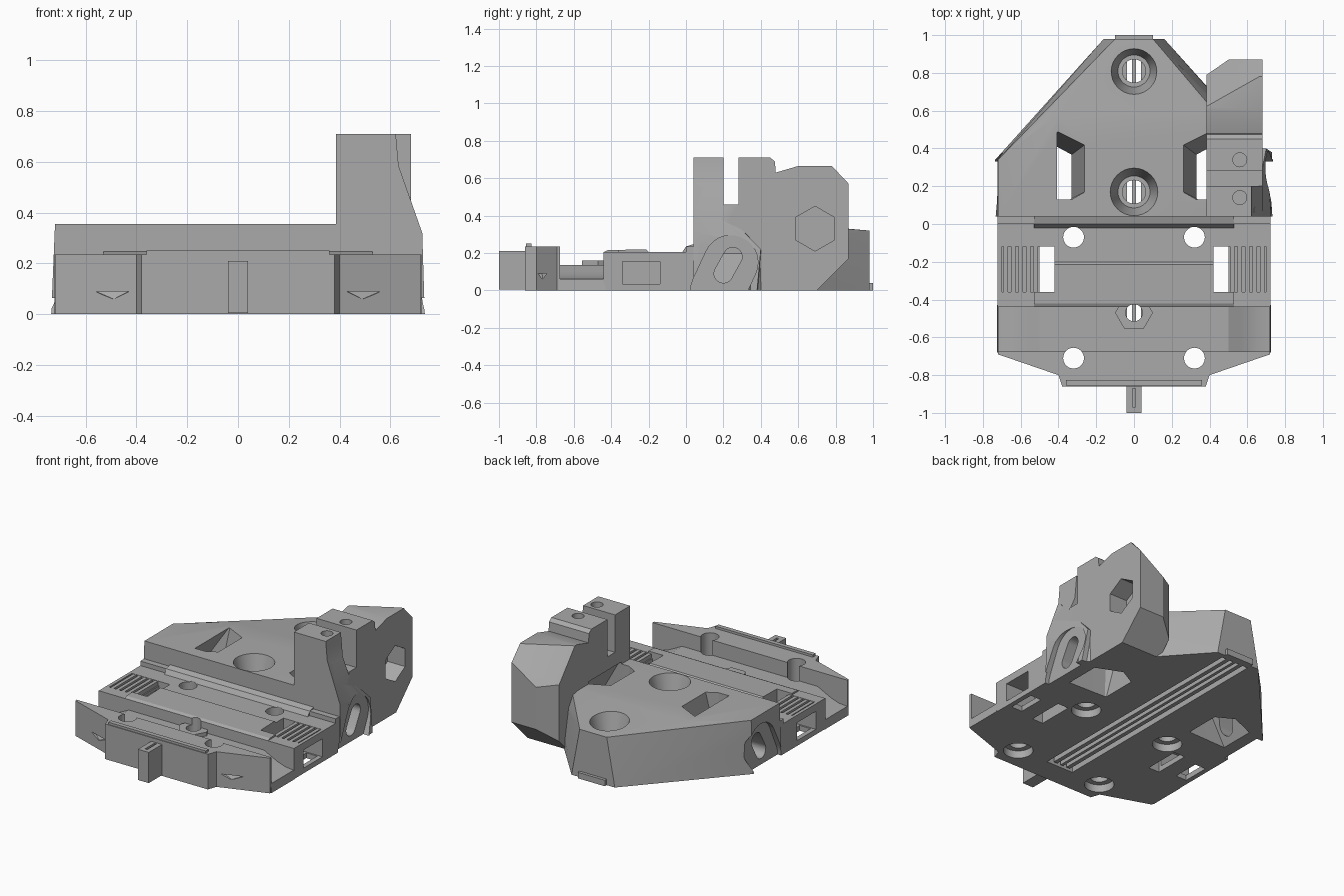
import bpy, bmesh, math
from mathutils import Vector

cube = bpy.data.objects.get("Cube")
if cube:
    bpy.data.objects.remove(cube, do_unlink=True)

grey = bpy.data.materials.new("plain grey")
grey.use_nodes = True
colour = (0.4, 0.4, 0.4, 1)
grey.diffuse_color = colour
grey.node_tree.nodes["Principled BSDF"].inputs["Base Color"].default_value = colour

parts, cutters = [], []


def finish(name, bm, group):
    bmesh.ops.recalc_face_normals(bm, faces=bm.faces)
    mesh = bpy.data.meshes.new(name)
    bm.to_mesh(mesh)
    bm.free()
    mesh.materials.append(grey)
    ob = bpy.data.objects.new(name, mesh)
    bpy.context.scene.collection.objects.link(ob)
    ob.hide_render = group is cutters
    group.append(ob)
    return ob


def prism(name, pts, axis, a, b, group=parts):
    """Extrude a 2D outline along an axis from a to b."""
    place = {"x": lambda u, v, w: (w, u, v), "y": lambda u, v, w: (u, w, v),
             "z": lambda u, v, w: (u, v, w)}[axis]
    bm = bmesh.new()
    face = bm.faces.new([bm.verts.new(place(u, v, a)) for u, v in pts])
    ext = bmesh.ops.extrude_face_region(bm, geom=[face])
    shift = Vector(place(0, 0, b - a))
    bmesh.ops.translate(bm, vec=shift,
                        verts=[g for g in ext["geom"] if isinstance(g, bmesh.types.BMVert)])
    return finish(name, bm, group)


def box(name, x0, x1, y0, y1, z0, z1, group=parts):
    return prism(name, [(x0, y0), (x1, y0), (x1, y1), (x0, y1)], "z", z0, z1, group)


def hull(name, pts, group=parts):
    bm = bmesh.new()
    for p in pts:
        bm.verts.new(p)
    bmesh.ops.convex_hull(bm, input=bm.verts)
    bmesh.ops.delete(bm, geom=[v for v in bm.verts if not v.link_faces], context="VERTS")
    bmesh.ops.dissolve_limit(bm, angle_limit=0.01, verts=bm.verts, edges=bm.edges)
    return finish(name, bm, group)


def ring(x, y, r, n=32, turn=0.0):
    return [(x + r * math.cos(turn + math.tau * i / n),
             y + r * math.sin(turn + math.tau * i / n)) for i in range(n)]


def hole(x, y, r, z0, z1):
    prism("hole_cutter", ring(x, y, r), "z", z0, z1, cutters)


def capsule(p, q, r, n=14):
    """Outline of a slot with round ends at p and q."""
    t = math.atan2(q[1] - p[1], q[0] - p[0]) + math.pi / 2
    return [(c[0] + r * math.cos(t + k * math.pi + math.pi * i / n),
             c[1] + r * math.sin(t + k * math.pi + math.pi * i / n))
            for k, c in enumerate((p, q)) for i in range(n + 1)]


def both(half):
    """Close a right-hand half outline with its mirror image."""
    return half + [(-x, y) for x, y in reversed(half)]


# Front bar with lip and pull tab
prism("front_bar", both([(0.38, -0.86), (0.40, -0.80), (0.72, -0.69), (0.72, -0.675)]),
      "z", 0, 0.235)
box("front_lip", -0.36, 0.36, -0.855, -0.825, 0.23, 0.25)
box("front_tab", -0.04, 0.04, -1, -0.85, 0.005, 0.21)
box("tab_slit_cutter", -0.008, 0.008, -0.97, -0.87, 0.17, 0.3, cutters)

# Valley whose floor curves down towards both ends
prism("valley_floor", both([(0.725, 0), (0.72, 0.06), (0.66, 0.065), (0.6, 0.085),
                            (0.56, 0.105), (0.5, 0.135)]), "y", -0.68, -0.43)
prism("hex_boss", ring(0, -0.47, 0.1, 6), "z", 0.05, 0.16)
hole(0, -0.47, 0.045, -0.1, 0.4)

# Middle plateau
prism("plateau", [(-0.44, 0), (-0.44, 0.205), (-0.42, 0.215), (-0.215, 0.22), (-0.2, 0.205),
                  (-0.02, 0.205), (0, 0.235), (0.05, 0.25), (0.05, 0)], "x", -0.53, 0.53)

# Rear body, lower on the side that carries the clamp
left_top = [(-0.72, 0.04), (-0.72, 0.34), (-0.56, 0.47), (-0.40, 0.58)]
right_top = [(0.5, 0.04), (0.5, 0.51), (0.40, 0.58)]
foot = both([(0.735, 0.04), (0.735, 0.34), (0.56, 0.47), (0.16, 0.98)])
hull("rear_body", [(x, y, 0.355) for x, y in left_top + right_top]
     + [(x, y, 0) for x, y in foot]
     + [(-0.1, 0.98, 0.32), (0.1, 0.98, 0.32), (0.725, 0.04, 0.3), (0.71, 0.36, 0.22)])
box("rear_tab", -0.1, 0.1, 0.96, 1.0, 0, 0.04)

# Tall clamp block with two prongs
block = prism("clamp_block", [(0.04, 0), (0.04, 0.71), (0.20, 0.71), (0.20, 0.46), (0.28, 0.46),
                              (0.28, 0.71), (0.45, 0.71), (0.475, 0.69), (0.48, 0.63),
                              (0.60, 0.665), (0.78, 0.665), (0.87, 0.57), (0.87, 0.17),
                              (0.70, 0)], "x", 0.385, 0.68)
hull("clamp_flare", [(0.5, 0.04, 0), (0.5, 0.04, 0.6), (0.63, 0.04, 0.59), (0.725, 0.04, 0.32),
                     (0.735, 0.04, 0), (0.5, 0.4, 0), (0.5, 0.4, 0.22), (0.7, 0.4, 0.22),
                     (0.73, 0.38, 0)])
prism("prong_taper_cutter", [(0.62, 0.72), (0.635, 0.55), (0.685, 0.43), (0.75, 0.43),
                             (0.75, 0.72)], "y", 0, 0.2, cutters)
prism("corner_cutter", [(0.37, 0.78), (0.515, 0.88), (0.515, 0.95), (0.37, 0.95)],
      "z", -0.1, 0.8, cutters)
along = Vector((0.87, 0.49, 0))
down = Vector((-0.196, 0.348, -0.54))
ends = [Vector((0.38, 0.62, 0.665)) - along * 0.3, Vector((0.68, 0.79, 0.665)) + along * 0.2]
slope = ends + [e + down for e in ends]
hull("slope_cutter", slope + [Vector((p.x, p.y, 0.9)) for p in slope], cutters)
prism("hex_pocket_cutter", ring(0.69, 0.33, 0.12, 6, math.pi / 2), "x", 0.55, 0.8, cutters)
for y in (0.14, 0.34):
    hole(0.56, y, 0.037, 0.5, 0.8)

# Countersunk bores along the rear centre line
for y in (0.17, 0.81):
    hole(0, y, 0.062, -0.1, 0.5)
    hull("countersink_cutter", [(u, v, 0.2) for u, v in ring(0, y, 0.085)]
         + [(u, v, 0.37) for u, v in ring(0, y, 0.13)], cutters)

# Underside channel with its ribs
box("channel_cutter", -0.1, 0.1, -0.7, 0.95, -0.1, 0.045, cutters)

for s, side in ((1, "left"), (-1, "right")):
    def sbox(name, x0, x1, *rest):
        return box(name, min(s * x0, s * x1), max(s * x0, s * x1), *rest)

    # Side of the plateau with toothed strap anchor
    sbox(side + "_anchor", 0.53, 0.722, -0.44, 0.05, 0, 0.205)
    sbox(side + "_step", 0.53, 0.722, 0, 0.05, 0.2, 0.235)
    sbox("tooth_bed_cutter", 0.42, 0.7, -0.36, -0.12, 0.175, 0.3, cutters)
    sbox("strap_window_cutter", 0.42, 0.5, -0.36, -0.12, -0.1, 0.3, cutters)
    sbox("strap_passage_cutter", 0.45, 0.8, -0.34, -0.14, 0.035, 0.155, cutters)
    sbox("floor_slot_cutter", 0.61, 0.69, -0.33, -0.15, -0.1, 0.1, cutters)

    # Bolt holes with counterbores below
    for y in (-0.07, -0.71):
        hole(s * 0.32, y, 0.055, -0.1, 0.4)
        hole(s * 0.32, y, 0.09, -0.1, 0.05)

    # Rear window widening downwards, round side slot and its arched recess
    hull("window_cutter", [(s * x, y, 0.37) for x, y in
                           ((0.4, 0.49), (0.4, 0.13), (0.33, 0.13), (0.26, 0.17), (0.26, 0.42))]
         + [(s * x, y, -0.05) for x, y in
            ((0.34, 0.36), (0.34, 0.13), (0.64, 0.12), (0.64, 0.34), (0.45, 0.42))], cutters)
    for p, q, r, depth in (((0.2, 0.09), (0.25, 0.18), 0.05, 0.5),
                           ((0.17, 0.0), (0.24, 0.15), 0.145, 0.695)):
        prism("side_slot_cutter", capsule(p, q, r), "x",
              min(s * depth, s * 0.8), max(s * depth, s * 0.8), cutters)

    # Small wedge notch in the slanted front face
    hull("notch_cutter", [(s * 0.42, -0.84, 0.09), (s * 0.56, -0.8, 0.09), (s * 0.49, -0.82, 0.055),
                          (s * 0.43, -0.77, 0.09), (s * 0.56, -0.72, 0.09),
                          (s * 0.49, -0.765, 0.06)], cutters)


def bounds(ob):
    axes = list(zip(*(v.co for v in ob.data.vertices)))
    return [(min(a), max(a)) for a in axes]


# Carve every part with the cutters that reach it
for part in parts:
    bpy.context.view_layer.objects.active = part
    pb = bounds(part)
    for cutter in cutters:
        if cutter.name.startswith(("corner", "slope", "prong")) and part is not block:
            continue
        if all(a[0] < b[1] and b[0] < a[1] for a, b in zip(pb, bounds(cutter))):
            mod = part.modifiers.new("carve", "BOOLEAN")
            mod.operation, mod.solver, mod.object = "DIFFERENCE", "EXACT", cutter
            bpy.ops.object.modifier_apply(modifier=mod.name)
for cutter in cutters:
    bpy.data.objects.remove(cutter, do_unlink=True)

# Fine pieces that sit inside the carved areas
for x in (-0.05, 0, 0.05):
    half = 0.01 if x == 0 else 0.014
    box("channel_rib", x - half, x + half, -0.68, 0.95, 0.003, 0.05)
for s in (1, -1):
    for i in range(5):
        x = s * (0.52 + 0.04 * i)
        box("strap_tooth", x - 0.012, x + 0.012, -0.36, -0.12, 0.17, 0.203)

bpy.ops.object.select_all(action="DESELECT")
for part in parts:
    part.select_set(True)
bpy.context.view_layer.objects.active = parts[0]
bpy.ops.object.shade_smooth_by_angle(angle=math.radians(25))
